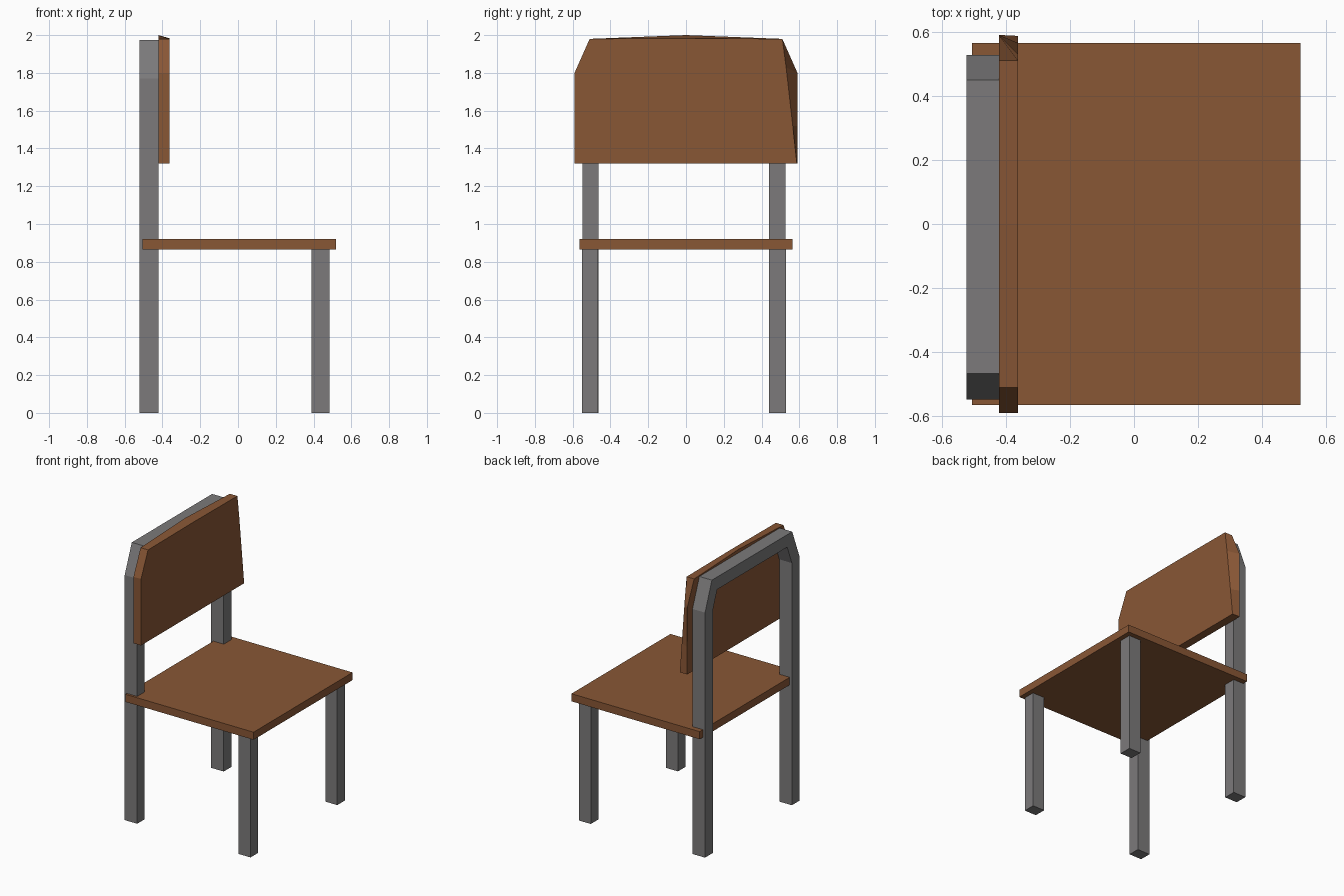
import bpy
import bmesh

default = bpy.data.objects.get("Cube")
if default:
    bpy.data.objects.remove(default, do_unlink=True)


def make_material(name, colour):
    mat = bpy.data.materials.new(name)
    mat.use_nodes = True
    mat.diffuse_color = colour
    mat.node_tree.nodes["Principled BSDF"].inputs["Base Color"].default_value = colour
    return mat


wood = make_material("brown wood", (0.25, 0.095, 0.036, 1))
metal = make_material("grey metal", (0.2, 0.195, 0.197, 1))


def loft(name, mat, x_rear, x_front, rear, front=None):
    """Solid between two y-z outlines with matching point counts."""
    bm = bmesh.new()
    a = [bm.verts.new((x_rear, y, z)) for y, z in rear]
    b = [bm.verts.new((x_front, y, z)) for y, z in (front or rear)]
    bm.faces.new(a)
    bm.faces.new(b)
    for i in range(len(a)):
        j = (i + 1) % len(a)
        bm.faces.new((a[i], a[j], b[j], b[i]))
    bmesh.ops.recalc_face_normals(bm, faces=bm.faces)
    mesh = bpy.data.meshes.new(name)
    bm.to_mesh(mesh)
    bm.free()
    mesh.materials.append(mat)
    obj = bpy.data.objects.new(name, mesh)
    bpy.context.collection.objects.link(obj)
    return obj


def rectangle(y0, y1, z0, z1):
    return [(y0, z0), (y1, z0), (y1, z1), (y0, z1)]


# Seat board
loft("seat", wood, -0.505, 0.52, rectangle(-0.565, 0.565, 0.865, 0.92))

# Front legs
for name, y0, y1 in (("front_leg_right", -0.55, -0.465), ("front_leg_left", 0.44, 0.53)):
    loft(name, metal, 0.39, 0.485, rectangle(y0, y1, 0, 0.87))

# Rear legs joined by a top rail with cut corners
outer = [(-0.548, 0), (-0.548, 1.77), (-0.467, 1.975),
         (0.45, 1.975), (0.528, 1.77), (0.528, 0)]
inner = [(0.44, 0), (0.44, 1.75), (0.39, 1.885),
         (-0.41, 1.885), (-0.463, 1.75), (-0.463, 0)]
loft("back_frame", metal, -0.522, -0.422, outer + inner)

# Backrest panel with a bowed rear edge and one slanted end
right_side = [(-0.51, 1.98), (-0.59, 1.8), (-0.59, 1.32)]
rear = right_side + [(0.59, 1.32), (0.59, 1.52), (0.59, 1.8), (0.51, 1.98), (0, 2)]
front = right_side + [(0.587, 1.32), (0.565, 1.52), (0.53, 1.83), (0.51, 1.98), (0, 1.983)]
loft("backrest", wood, -0.422, -0.362, rear, front)
